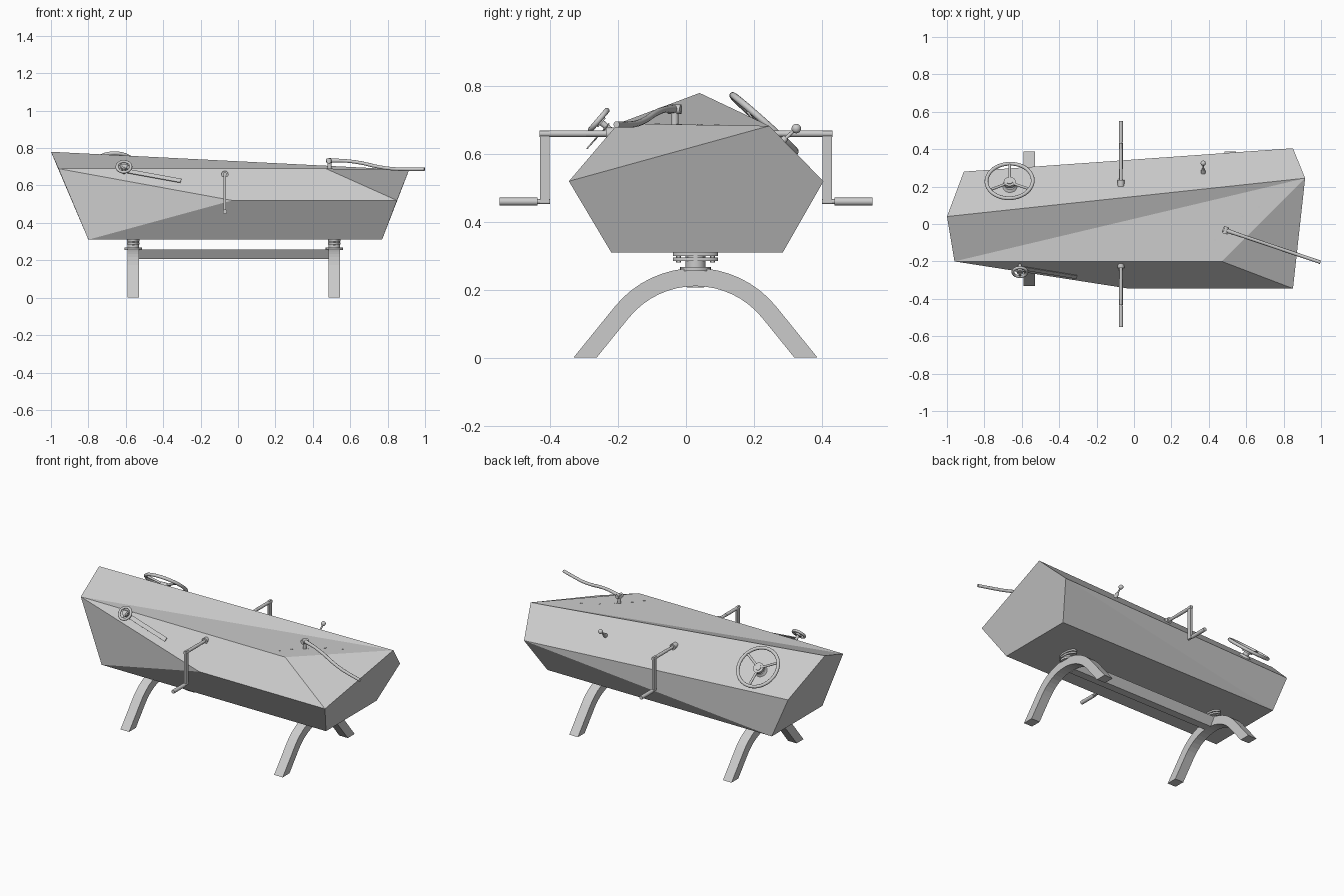
import bpy, bmesh, math
from mathutils import Vector

if "Cube" in bpy.data.objects:
    bpy.data.objects.remove(bpy.data.objects["Cube"])


def mesh_object(name, verts, faces):
    me = bpy.data.meshes.new(name)
    me.from_pydata(verts, [], faces)
    bm = bmesh.new()
    bm.from_mesh(me)
    bmesh.ops.recalc_face_normals(bm, faces=bm.faces)
    bm.to_mesh(me)
    bm.free()
    ob = bpy.data.objects.new(name, me)
    bpy.context.collection.objects.link(ob)
    return ob


def smooth(ob, name):
    ob.name = name
    bpy.ops.object.shade_smooth_by_angle(angle=math.radians(35))
    return ob


def rod(name, a, b, r, r2=None, sides=20):
    a, b = Vector(a), Vector(b)
    d = b - a
    bpy.ops.mesh.primitive_cone_add(vertices=sides, radius1=r, radius2=r if r2 is None else r2,
                                    depth=d.length, location=(a + b) / 2,
                                    rotation=d.to_track_quat('Z', 'Y').to_euler())
    return smooth(bpy.context.object, name)


def ring(name, centre, normal, major, minor):
    bpy.ops.mesh.primitive_torus_add(major_radius=major, minor_radius=minor, major_segments=40,
                                     minor_segments=12, location=centre,
                                     rotation=normal.to_track_quat('Z', 'Y').to_euler())
    return smooth(bpy.context.object, name)


def ball(name, centre, r):
    bpy.ops.mesh.primitive_uv_sphere_add(segments=20, ring_count=12, radius=r, location=centre)
    return smooth(bpy.context.object, name)


def extrude_x(name, profile, x0, x1):
    n = len(profile)
    verts = [(x, y, z) for x in (x0, x1) for y, z in profile]
    faces = [tuple(range(n)), tuple(range(n, 2 * n))]
    faces += [(i, (i + 1) % n, n + (i + 1) % n, n + i) for i in range(n)]
    return mesh_object(name, verts, faces)


# faceted body
body = dict(
    A=(-1.0, .04, .78), B=(.915, .245, .683), C=(-.96, -.2, .69), D=(.47, -.2, .69),
    E=(-.03, -.345, .52), F=(.85, -.345, .52), G=(-.8, -.22, .31), H=(.77, -.22, .31),
    I=(.77, .285, .31), J=(-.8, .285, .31), K=(.85, .405, .52), L=(-.91, .28, .568))
keys = list(body)
panels = ["ABC", "CBD", "DBF", "CDFE", "CEG", "EFHG", "GHIJ", "FHIKB", "ACGJL", "ABKL", "LKJ", "KIJ"]
mesh_object("body", list(body.values()), [[keys.index(c) for c in p] for p in panels])

# arched legs with swivel mounts
CY, TOP, R_OUT, R_IN, ANG = .028, .264, .306, .253, math.radians(51)


def arch_line(r):
    cz = TOP - R_OUT
    arc = [(r * math.sin(t), cz + r * math.cos(t))
           for t in [ANG * (i / 8 - 1) for i in range(17)]]
    foot = arc[-1][0] + arc[-1][1] / math.tan(ANG)
    return [(CY + y, z) for y, z in [(-foot, 0)] + arc + [(foot, 0)]]


for side, x in (("left", -.56), ("right", .515)):
    leg = extrude_x(side + "_leg_arch", arch_line(R_OUT) + arch_line(R_IN)[::-1], x - .03, x + .03)
    rod(side + "_mount_base", (x, CY, .256), (x, CY, .268), .046)
    rod(side + "_mount_post", (x, CY, .262), (x, CY, .311), .03)
    for z in (.289, .304):
        plate = rod(side + "_mount_plate", (x, CY, z - .004), (x, CY, z + .006), 1)
        plate.scale = (.034, .067, 1)
    for dy in (-.05, .05):
        rod(side + "_mount_bolt", (x, CY + dy, .28), (x, CY + dy, .31), .008, sides=6)

# beam between the legs
extrude_x("leg_beam", [(CY - .055, .258), (CY + .055, .258), (CY + .025, .207), (CY - .025, .207)],
          -.53, .485)

# hand cranks on both sides
for side, s in (("front", -1), ("back", 1)):
    x = -.07
    rod(side + "_crank_hub", (x, s * .2, .66), (x, s * .235, .66), .018)
    rod(side + "_crank_shaft", (x, s * .2, .66), (x, s * .43, .66), .009)
    rod(side + "_crank_collar", (x, s * .295, .66), (x, s * .432, .66), .01)
    bpy.ops.mesh.primitive_cube_add(size=1, location=(x, s * .416, .562))
    arm = bpy.context.object
    arm.name, arm.scale = side + "_crank_arm", (.013, .027, .216)
    rod(side + "_crank_pin", (x, s * .40, .46), (x, s * .45, .46), .007)
    rod(side + "_crank_grip", (x, s * .437, .46), (x, s * .55, .46), .0115)

# steering wheel on the back panel
n = Vector((-.034, .665, .745)).normalized()
u = Vector((1, 0, 0))
u = (u - n * u.dot(n)).normalized()
v = n.cross(u)
c = Vector((-.665, .23, .69))
ring("steering_rim", c, n, .124, .01)
rod("steering_column", c - n * .07, c, .018)
rod("steering_base", c - n * .055, c - n * .038, .04, .028)
rod("steering_hub", c - n * .022, c - n * .004, .032)
down = v if v.z < 0 else -v
for i in range(3):
    a = i * 2 * math.pi / 3
    rod("steering_spoke", c - n * .012, c + (down * math.cos(a) + u * math.sin(a)) * .122, .007)

# small hand wheel with pointer on the front panel
n = Vector((0, -.76, .65)).normalized()
c = Vector((-.61, -.257, .70))
ring("hand_wheel_rim", c, n, .037, .008)
rod("hand_wheel_shaft", c - n * .075, c + n * .006, .009)
rod("hand_wheel_hub", c - n * .012, c + n * .004, .017)
up = n.cross(Vector((-1, 0, 0)))
for i in range(3):
    a = i * 2 * math.pi / 3
    rod("hand_wheel_spoke", c, c + (up * math.cos(a) + Vector((math.sin(a), 0, 0))) * .036, .005)
p0 = c - n * .03
p1 = Vector((-.305, -.284, .625))
w = n.cross(p1 - p0).normalized() * .013
verts = [p + sgn * w + n * h for h in (-.002, .002) for p, sgn in ((p0, 1), (p0, -1), (p1, -1), (p1, 1))]
mesh_object("pointer_plate", verts, [(0, 1, 2, 3), (4, 5, 6, 7)]
            + [(i, (i + 1) % 4, 4 + (i + 1) % 4, 4 + i) for i in range(4)])

# knob switch on the back panel
b, t = Vector((.37, .275, .63)), Vector((.37, .325, .675))
rod("knob_base", b, b.lerp(t, .4), .013, .009)
rod("knob_stem", b, t, .005)
ball("knob_ball", t, .014)

# long curved lever on the top
cu = bpy.data.curves.new("curved_lever", 'CURVE')
cu.dimensions, cu.bevel_depth, cu.bevel_resolution = '3D', .0095, 3
cu.use_fill_caps, cu.resolution_u = True, 6
path = [(.475, .733), (.58, .731), (.66, .72), (.74, .702), (.82, .69), (.90, .687), (.997, .687)]
sp = cu.splines.new('BEZIER')
sp.bezier_points.add(len(path) - 1)
for pt, (x, z) in zip(sp.bezier_points, path):
    pt.co = (x, -.03 - (x - .48) * .338, z)
    pt.handle_left_type = pt.handle_right_type = 'AUTO'
    pt.radius = 1.3 if x < .53 else 1
bpy.context.collection.objects.link(bpy.data.objects.new("curved_lever", cu))
rod("lever_post", (.49, -.033, .68), (.49, -.033, .735), .011)
rod("lever_pivot", (.495, -.015, .732), (.485, -.052, .732), .014)

# row of small studs around the lever
for x, y in ((.39, -.14), (.435, -.085), (.505, -.02), (.58, .04), (.67, .09)):
    z = .69 - .0157 * (y + .2)
    rod("lever_stud", (x, y, z - .01), (x, y, z + .002), .008, sides=12)
